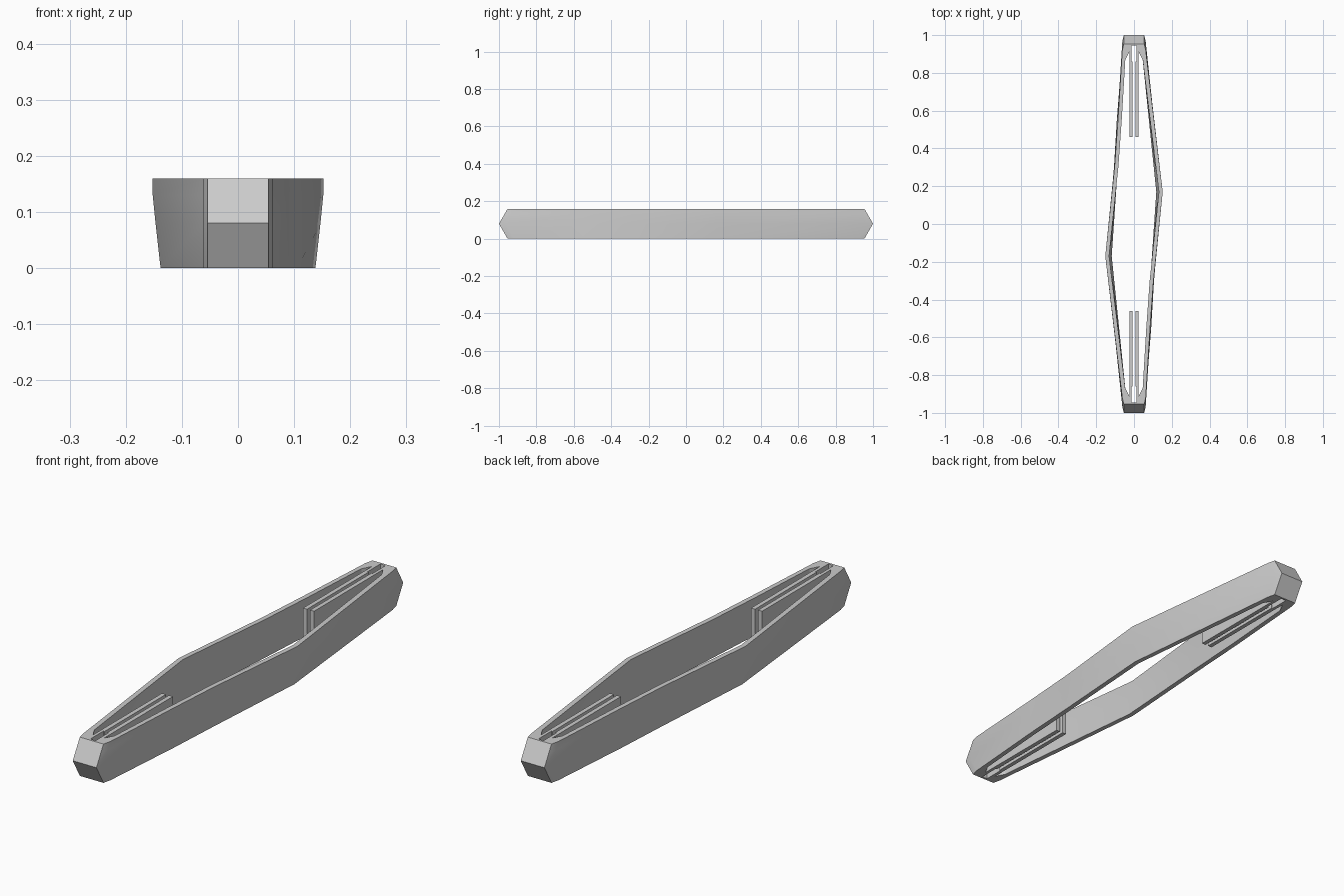
import bpy, bmesh

if "Cube" in bpy.data.objects:
    bpy.data.objects.remove(bpy.data.objects["Cube"])

# Cross-section heights, with the side-wall x positions at y = -0.55, -0.3 and 0.17
LEVELS = [
    (0.0, 0.091, 0.106, 0.138),
    (0.08, 0.088, 0.105, 0.147),
    (0.13, 0.086, 0.104, 0.152),
    (0.16, 0.085, 0.103, 0.152),
]
HEIGHT, WALL = 0.16, 0.02


def full_turn(half):
    """Complete a loop with its copy turned half way round z."""
    return half + [(-x, -y) for x, y in half]


def outer_loop(z, d, e, k):
    s = 0.046 * abs(z / (HEIGHT / 2) - 1)      # ends slope back above and below the middle
    return full_turn([
        (-0.054, -1 + s), (0.054, -1 + s), (0.062, -0.965 + s),
        (d, -0.55), (e, -0.3), (k, 0.17), (0.062, 0.965 - s)])


def inner_loop(z, d, e, k):
    return full_turn([
        (-0.012, -0.945), (0.012, -0.945), (0.012, -0.86),       # end slot
        (0.007, -0.86), (0.007, -0.46), (0.025, -0.46),          # prong
        (0.025, -0.91), (0.046, -0.87),                          # pocket corner
        (d - WALL, -0.55), (e - WALL, -0.3), (k - WALL, 0.17),   # side wall
        (0.046, 0.87), (0.025, 0.91),
        (0.025, 0.46), (0.007, 0.46), (0.007, 0.86), (0.012, 0.86)])


bm = bmesh.new()
rims = {0: [], len(LEVELS) - 1: []}
for make in (outer_loop, inner_loop):
    rings = [[bm.verts.new((x, y, lv[0])) for x, y in make(*lv)] for lv in LEVELS]
    n = len(rings[0])
    for a, b in zip(rings, rings[1:]):
        for i in range(n):
            j = (i + 1) % n
            bm.faces.new((a[i], a[j], b[j], b[i]))
    for level in rims:
        r = rings[level]
        rims[level] += [bm.edges.get((r[i], r[(i + 1) % n])) for i in range(n)]

# Flat top and bottom between the outer and inner outlines
for level, edges in rims.items():
    bmesh.ops.triangle_fill(bm, edges=edges, use_beauty=True,
                            normal=(0, 0, 1 if level else -1))
bmesh.ops.recalc_face_normals(bm, faces=bm.faces[:])

mesh = bpy.data.meshes.new("spring_frame")
bm.to_mesh(mesh)
bm.free()
frame = bpy.data.objects.new("spring_frame", mesh)
bpy.context.collection.objects.link(frame)

grey = bpy.data.materials.new("light_grey")
grey.diffuse_color = (0.6, 0.6, 0.6, 1)
grey.use_nodes = True
grey.node_tree.nodes["Principled BSDF"].inputs["Base Color"].default_value = grey.diffuse_color
mesh.materials.append(grey)

# Gentle side bends are smooth, corners stay sharp
bpy.context.view_layer.objects.active = frame
frame.select_set(True)
bpy.ops.object.shade_smooth_by_angle(angle=0.3)
